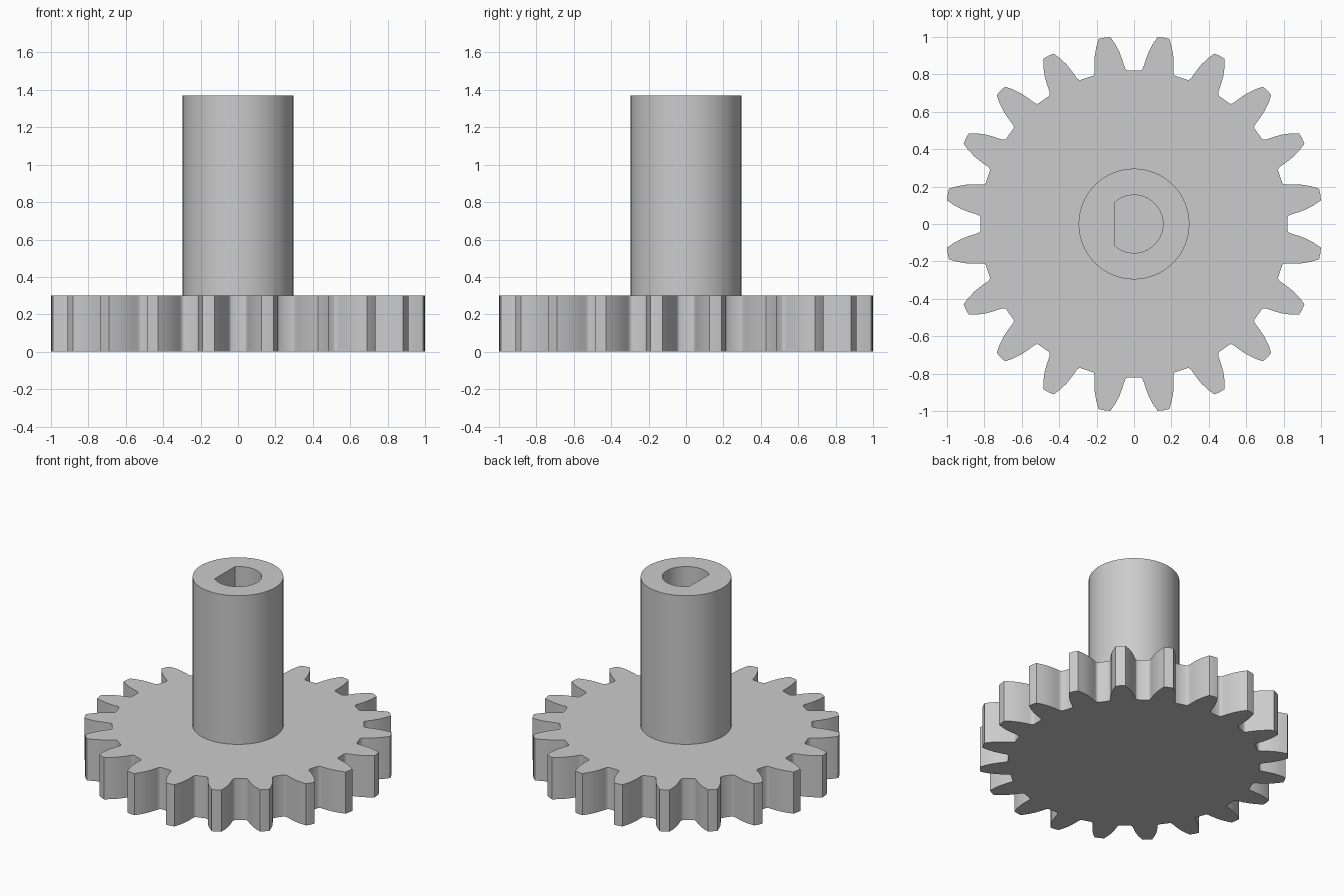
import bpy
import bmesh
from math import sin, cos, radians

TEETH = 20
GEAR_TOP = 0.30
HUB_TOP = 1.37
SIDES = 72

cube = bpy.data.objects.get("Cube")
if cube:
    bpy.data.objects.remove(cube, do_unlink=True)

grey = bpy.data.materials.new("plain_grey")
grey.use_nodes = True
colour = (0.6, 0.6, 0.6, 1)
grey.diffuse_color = colour
grey.node_tree.nodes["Principled BSDF"].inputs["Base Color"].default_value = colour


def polar(r, degrees):
    a = radians(degrees)
    return r * cos(a), r * sin(a)


def ring(bm, outline, z):
    return [bm.verts.new((x, y, z)) for x, y in outline]


def bridge(bm, a, b):
    for i in range(len(a)):
        j = (i + 1) % len(a)
        bm.faces.new((a[i], a[j], b[j], b[i]))


def finish(bm, name):
    mesh = bpy.data.meshes.new(name)
    bm.to_mesh(mesh)
    bm.free()
    mesh.materials.append(grey)
    obj = bpy.data.objects.new(name, mesh)
    bpy.context.collection.objects.link(obj)
    bpy.ops.object.select_all(action='DESELECT')
    obj.select_set(True)
    bpy.context.view_layer.objects.active = obj
    bpy.ops.object.shade_smooth_by_angle(angle=radians(30))
    return obj


# Gear wheel: half a tooth as (radius, degrees from tooth centre), mirrored and repeated
flank = [(0.822, 6.6), (0.826, 6.05), (0.835, 5.65), (0.85, 5.4), (0.885, 4.85),
         (0.925, 4.1), (0.965, 3.1), (1.007, 1.8)]
tooth = [(r, -a) for r, a in flank] + [(1.009, 0)] + flank[::-1]
pitch = 360 / TEETH
outline = [polar(r, (k + 0.5) * pitch + a) for k in range(TEETH) for r, a in tooth]

bm = bmesh.new()
bottom, top = ring(bm, outline, 0), ring(bm, outline, GEAR_TOP)
bridge(bm, bottom, top)
bm.faces.new(top)
bm.faces.new(bottom[::-1])
finish(bm, "gear_wheel")

# Hub: round sleeve with a D-shaped bore, flat towards -x
angles = [(i + 0.5) * 360 / SIDES for i in range(SIDES)]
outer = [polar(0.296, a) for a in angles]
bore = [polar(min(0.155, 0.105 / max(-cos(radians(a)), 0.01)), a) for a in angles]

bm = bmesh.new()
outer_low, outer_high = ring(bm, outer, GEAR_TOP), ring(bm, outer, HUB_TOP)
bore_low, bore_high = ring(bm, bore, GEAR_TOP), ring(bm, bore, HUB_TOP)
bridge(bm, outer_low, outer_high)
bridge(bm, outer_high, bore_high)
bridge(bm, bore_high, bore_low)
finish(bm, "hub_sleeve")
